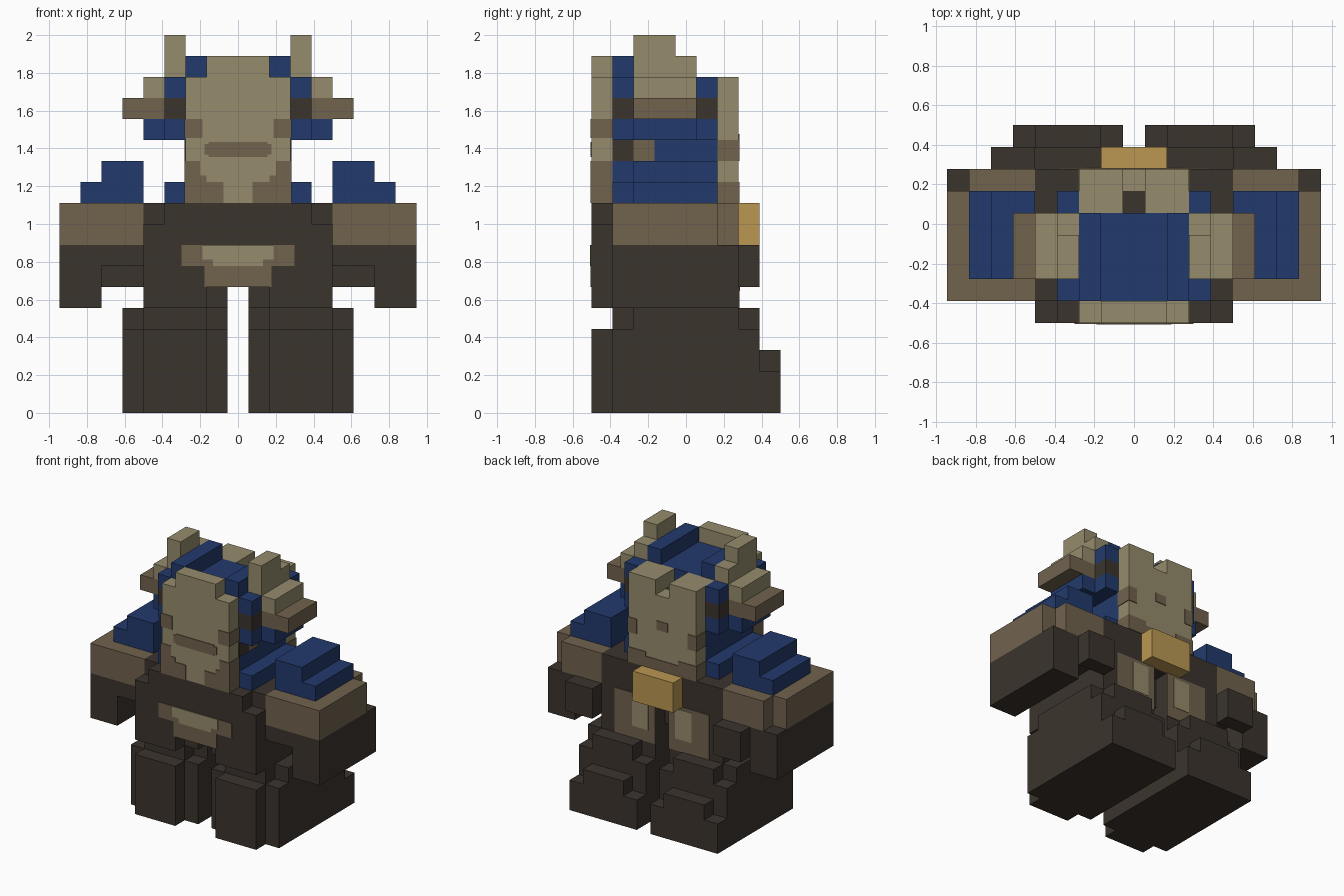
import bpy
import bmesh
from mathutils import Vector

cube = bpy.data.objects.get("Cube")
if cube:
    bpy.data.objects.remove(cube, do_unlink=True)

UNIT = 1 / 9      # size of one block
THICK = 0.05      # paint thickness in blocks


def material(name, r, g, b):
    mat = bpy.data.materials.new(name)
    mat.use_nodes = True
    mat.diffuse_color = (r, g, b, 1)
    mat.node_tree.nodes["Principled BSDF"].inputs["Base Color"].default_value = (r, g, b, 1)
    return mat


tan = material("tan", .30, .26, .15)
brown = material("brown", .165, .125, .076)
dark = material("dark_brown", .044, .034, .027)
blue = material("blue", .016, .042, .15)
gold = material("gold", .49, .31, .085)


def add_box(bm, low, high):
    low, high = Vector(low) * UNIT, Vector(high) * UNIT
    verts = bmesh.ops.create_cube(bm, size=1)["verts"]
    bmesh.ops.scale(bm, vec=high - low, verts=verts)
    bmesh.ops.translate(bm, vec=(low + high) / 2, verts=verts)


def finish(name, mat, bm):
    mesh = bpy.data.meshes.new(name)
    bm.to_mesh(mesh)
    bm.free()
    mesh.materials.append(mat)
    obj = bpy.data.objects.new(name, mesh)
    bpy.context.collection.objects.link(obj)
    return obj


def blocks(name, mat, *boxes):
    """Boxes on the block grid (x, x, y, y, z, z); off-centre ones are mirrored."""
    bm = bmesh.new()
    for x0, x1, y0, y1, z0, z1 in boxes:
        left, right = x0 - .5, x1 - .5
        front, back = y0 - 4.5, y1 - 4.5
        add_box(bm, (left, front, z0), (right, back, z1))
        if left > 0:
            add_box(bm, (-right, front, z0), (-left, back, z1))
    return finish(name, mat, bm)


def paint(name, mat, y, facing, rects, layer=1, depth=0):
    """Thin mirrored plates on a front or back surface: (x, x, z, z) in blocks."""
    bm = bmesh.new()
    ys = sorted((y - facing * depth, y + facing * THICK * layer))
    for x0, x1, z0, z1 in rects:
        spans = [(x0, x1), (-x1, -x0)] if x0 else [(-x1, x1)]
        for a, b in spans:
            add_box(bm, (a, ys[0], z0), (b, ys[1], z1))
    return finish(name, mat, bm)


# Legs: core, raised front panels, stepped heels
blocks("legs", dark,
       (1, 6, 1, 8, 0, 4),
       (1, 6, 2, 7, 4, 5),
       (2, 5, 1, 8, 4, 5))
blocks("leg_front_panels", dark, (2, 5, 0, 1, 0, 4))
blocks("heels", dark, (1, 6, 8, 9, 0, 2), (2, 5, 8, 9, 2, 3))

# Torso with a slot at the back, chest plate and hips
blocks("torso", dark,
       (-4, 5, 1, 6, 6, 10),
       (1, 5, 6, 7, 6, 8),
       (-4, 5, 6, 7, 8, 10))
blocks("hips", dark, (1, 5, 1, 7, 5, 6))
blocks("chest_plate", dark,
       (-3, 4, 0, 1, 6, 10),
       (4, 5, 0, 1, 6, 9),
       (2, 5, 0, 1, 5, 6))
blocks("back_buckle", gold, (-1, 2, 7, 8, 8, 10))

# Chest and back markings
paint("chest_marking", brown, -4.5, -1, [(0, 2.7, 7, 8), (0, 1.6, 6, 7)])
paint("chest_marking_centre", tan, -4.5, -1,
      [(0, 1.7, 7.3, 8), (0, 1.2, 7, 7.3)], layer=1.5)
paint("back_marking", brown, 2.5, 1, [(.5, 3.5, 5, 8)])
paint("back_marking_centre", tan, 2.5, 1, [(1, 2.2, 5.8, 7.8)], layer=1.5)

# Arms
blocks("upper_arms", brown, (5, 9, 1, 6, 8, 10), (5, 8, 6, 7, 8, 10))
blocks("forearms", dark, (5, 9, 1, 7, 7, 8), (7, 9, 1, 7, 5, 7))
blocks("elbow_blocks", dark, (5, 7, 7, 8, 6, 8))
blocks("shoulder_pads", blue, (5, 8, 2, 6, 10, 11), (5, 7, 2, 6, 11, 12))

# Head, from collar to crown
blocks("collar", blue, (-3, 4, 1, 6, 10, 11))
blocks("neck", blue, (-2, 3, 1, 6, 11, 13))
blocks("neck_dark_band", dark, (2.9, 3 + THICK, 1, 2, 12, 13))
blocks("neck_brown_band", brown, (2.9, 3 + THICK, 2, 3, 12, 13))
blocks("head_lower", blue, (-3, 4, 1, 6, 13, 14), (4, 5, 2, 5, 13, 14))
blocks("head_band", dark, (-3, 4, 1, 6, 14, 15))
blocks("head_top", blue,
       (-3, 4, 1, 5, 15, 16),
       (3, 4, 5, 6, 15, 16))
blocks("crown_ridges", blue, (2, 3, 1, 5, 16, 17))

# Ears
blocks("ears", tan,
       (3, 4, 2, 4, 16, 18),
       (3, 4, 4, 5, 16, 17),
       (4, 5, 2, 5, 15, 16))
blocks("ear_wings", brown, (4, 6, 2, 5, 14, 15))

# Face plate
blocks("face_plate", tan, (-2, 3, 0, 1, 10, 16), (-1, 2, 0, 1, 16, 17))
edge = 2.5 + THICK
paint("face_edge_markings", brown, -4.5, -1,
      [(1.7, edge, 13.1, 14), (1.8, edge, 11.3, 12),
       (1.5, edge, 11, 11.3), (.7, edge, 10, 11)], depth=1)
paint("mouth", brown, -4.5, -1, [(0, 1.4, 12.2, 12.9), (0, 1.6, 12.3, 12.8)])

# Back plate of the head
blocks("head_back_plate", tan, (-2, 3, 6, 7, 10, 15), (1, 3, 5, 7, 15, 16))
paint("back_plate_edge_markings", brown, 2.5, 1,
      [(1.9, edge, 12, 13), (1.2, edge, 10, 11)], depth=1)
paint("back_plate_spots", brown, 2.5, 1, [(0, .4, 12.7, 13.3), (0, 1.2, 10, 10.7)])
